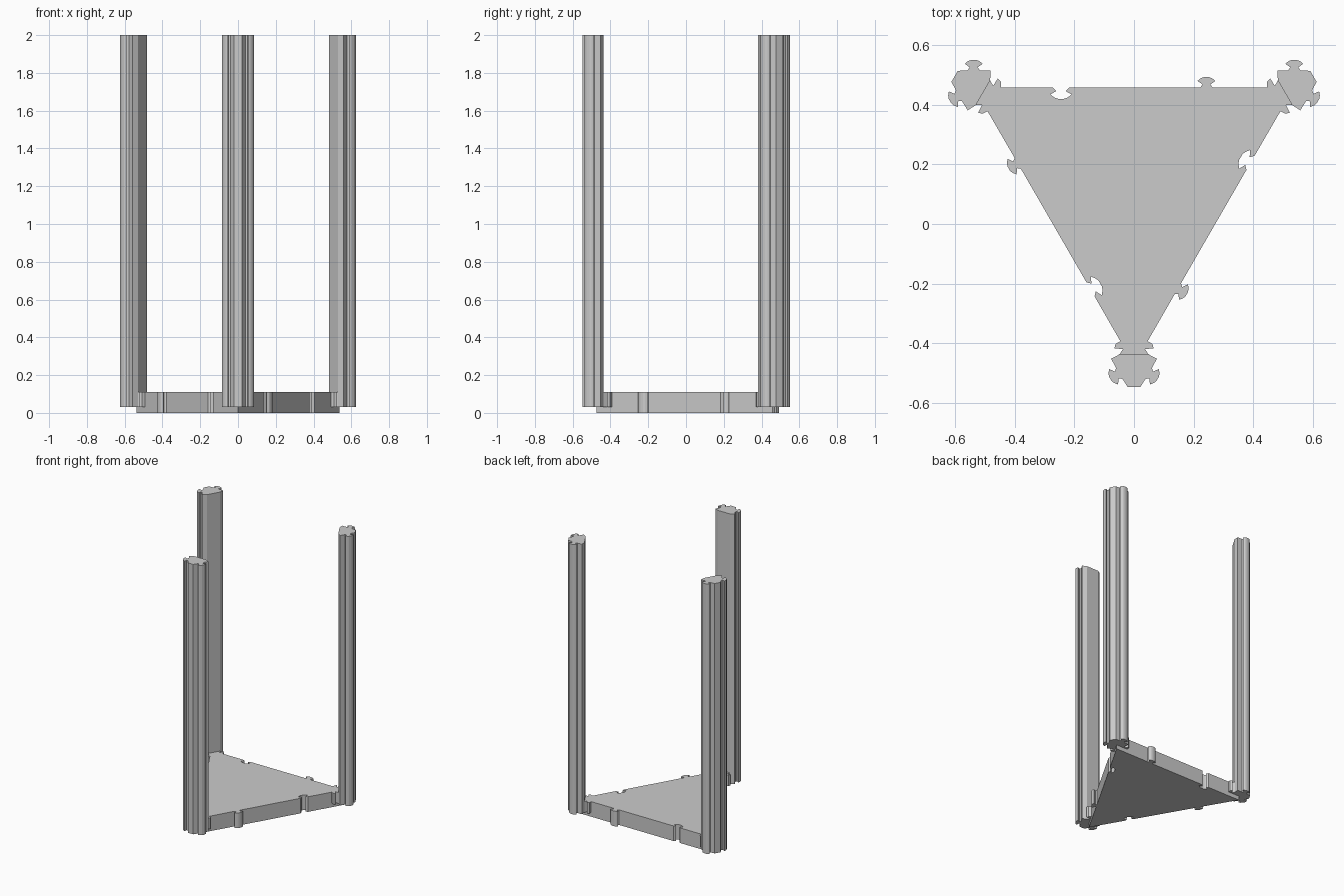
import bpy, bmesh
from math import radians
from mathutils import Matrix, Vector

cube = bpy.data.objects.get("Cube")
if cube:
    bpy.data.objects.remove(cube, do_unlink=True)

CENTRE_Y = 0.148      # centre of the three-fold symmetry
INRADIUS = 0.31       # centre to plate edge
REACH = 0.621         # centre to plate corner / post axis
STEP, TOP = 0.03, 0.11

grey = bpy.data.materials.new("plain_grey")
grey.use_nodes = True
colour = (0.6, 0.6, 0.6, 1)
grey.diffuse_color = colour
grey.node_tree.nodes["Principled BSDF"].inputs["Base Color"].default_value = colour


def rotate(points, degrees):
    turn = Matrix.Rotation(radians(degrees), 2)
    return [turn @ Vector(p) for p in points]


def mirrored(half):
    """Profile of (u, v) points completed by its reflection across v = 0."""
    return [(u, -v) for u, v in half] + [(u, v) for u, v in reversed(half)]


def prism(name, outline, bottom, top):
    bm = bmesh.new()
    face = bm.faces.new([bm.verts.new((p[0], p[1] + CENTRE_Y, bottom)) for p in outline])
    grown = bmesh.ops.extrude_face_region(bm, geom=[face])
    verts = [g for g in grown["geom"] if isinstance(g, bmesh.types.BMVert)]
    bmesh.ops.translate(bm, verts=verts, vec=(0, 0, top - bottom))
    bmesh.ops.recalc_face_normals(bm, faces=bm.faces)
    mesh = bpy.data.meshes.new(name)
    bm.to_mesh(mesh)
    bm.free()
    mesh.materials.append(grey)
    obj = bpy.data.objects.new(name, mesh)
    bpy.context.collection.objects.link(obj)
    return obj


# Connector profiles: (distance out from the edge, half width)
KNOB = [(0, 0.021), (0.01, 0.013), (0.022, 0.03), (0.031, 0.019), (0.035, 0.008)]
SOCKET = [(0, 0.027), (-0.012, 0.015), (-0.023, 0.036), (-0.034, 0.022), (-0.038, 0.01)]
# Barbed joint at each plate corner, measured from the corner
JOINT = [(-0.08, 0.046), (-0.07, 0.062), (-0.055, 0.066), (-0.054, 0.037), (-0.036, 0.048)]


def plate_outline(corner):
    outline = []
    for k in range(3):
        tip = rotate([(REACH + u, v) for u, v in corner], 30)
        knob = [(0.243 - v, INRADIUS + u) for u, v in mirrored(KNOB)]
        socket = [(-0.245 - v, INRADIUS + u) for u, v in mirrored(SOCKET)]
        outline += rotate(list(tip) + knob + socket, 120 * k)
    return outline


# Triangular plate: full-cornered foot, with a deck stopping at the posts
prism("plate_foot", plate_outline([(0, 0)]), 0, STEP)
prism("plate_deck", plate_outline(mirrored(JOINT)), STEP, TOP)

# Post section: body with one knob on each outer slanted face
face_knob = rotate([(0.057 + u, v) for u, v in mirrored(KNOB)], 60)
side = [(0.074, 0.021)] + list(face_knob) + [(-0.021, 0.077), (-0.036, 0.048)]
section = side + [(u, -v) for u, v in reversed(side)]

for name, angle in (("back_left_post", 30), ("back_right_post", 150), ("front_post", 270)):
    prism(name, rotate([(REACH + u, v) for u, v in section], angle), STEP, 2)
